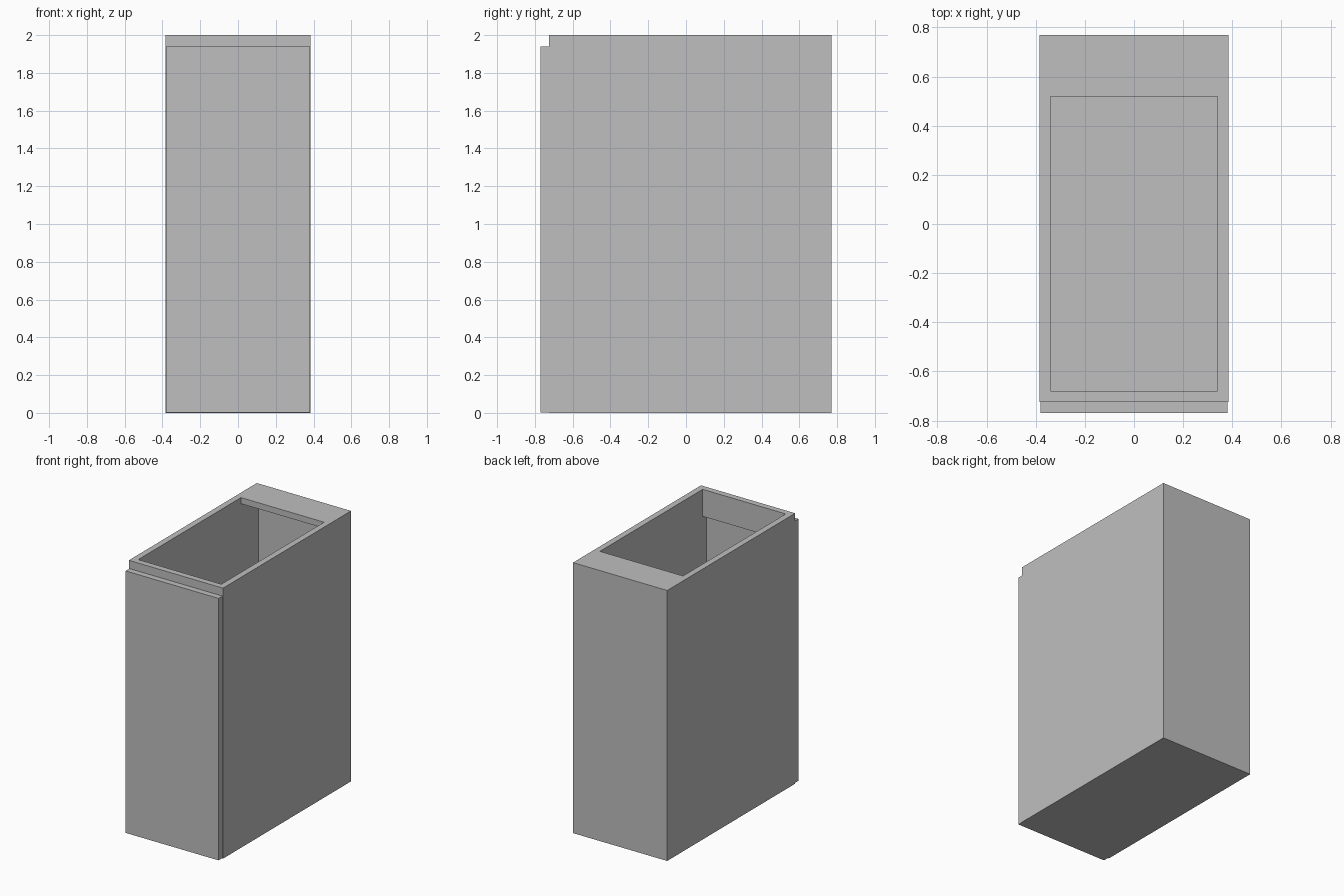
import bpy

cube = bpy.data.objects.get("Cube")
if cube:
    bpy.data.objects.remove(cube, do_unlink=True)

grey = bpy.data.materials.new("plain grey")
grey.use_nodes = True
colour = (0.52, 0.52, 0.52, 1)
grey.diffuse_color = colour
for node in grey.node_tree.nodes:
    if node.type == 'BSDF_PRINCIPLED':
        node.inputs["Base Color"].default_value = colour


def panel(name, x, y, z):
    """Flat board spanning the given (low, high) ranges."""
    bpy.ops.mesh.primitive_cube_add(size=1)
    board = bpy.context.object
    board.name = name
    for v in board.data.vertices:
        v.co = [lo if c < 0 else hi for c, (lo, hi) in zip(v.co, (x, y, z))]
    board.data.materials.append(grey)
    return board


T = 0.045                      # board thickness
HALF = 0.385                   # half the cabinet width
INNER = HALF - T
FRONT, BACK, TOP = -0.725, 0.77, 2.0
inside = (-INNER, INNER)

# Carcass sides
for name, side in (("left_side", 1), ("right_side", -1)):
    panel(name, sorted((side * INNER, side * HALF)), (FRONT, BACK), (0, TOP))

# Carcass floor and back
panel("floor_panel", inside, (FRONT, BACK - T), (0, T))
panel("back_panel", inside, (BACK - T, BACK), (0, TOP))

# Top rails: a flat one at the back, an upright one at the front
panel("back_rail", inside, (0.52, BACK - T), (TOP - T, TOP))
panel("front_rail", inside, (FRONT, FRONT + T), (TOP - 0.2, TOP))

# Door, slightly narrower and lower than the carcass
panel("door", (-0.38, 0.38), (-0.77, FRONT), (0.003, 1.94))
